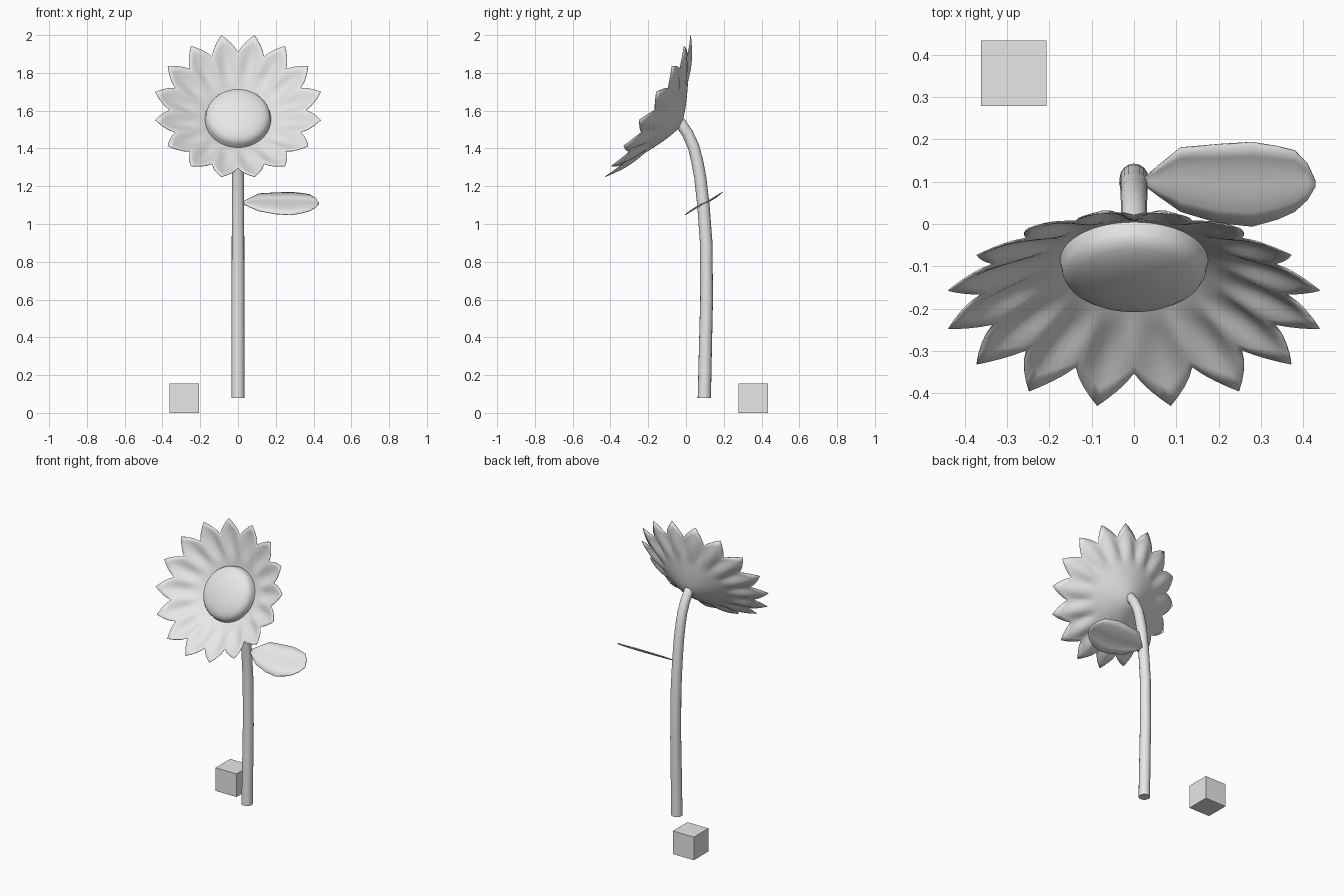
import bpy, bmesh, math
from mathutils import Vector

if "Cube" in bpy.data.objects:
    bpy.data.objects.remove(bpy.data.objects["Cube"])

grey = bpy.data.materials.new("light grey")
grey.diffuse_color = (0.8, 0.8, 0.8, 1)
grey.use_nodes = True
grey.node_tree.nodes["Principled BSDF"].inputs["Base Color"].default_value = grey.diffuse_color


def finish(name, bm, smooth=True, thickness=0):
    bm.normal_update()
    me = bpy.data.meshes.new(name)
    bm.to_mesh(me)
    bm.free()
    me.materials.append(grey)
    ob = bpy.data.objects.new(name, me)
    bpy.context.collection.objects.link(ob)
    if smooth:
        me.shade_smooth()
    if thickness:
        mod = ob.modifiers.new("thickness", 'SOLIDIFY')
        mod.thickness = thickness
        mod.offset = 0
    return ob


def skin(bm, rings):
    """Join successive closed rings of points with quads."""
    loops = [[bm.verts.new(p) for p in ring] for ring in rings]
    n = len(loops[0])
    for a, b in zip(loops, loops[1:]):
        for i in range(n):
            j = (i + 1) % n
            bm.faces.new((a[i], b[i], b[j], a[j]))
    return loops


# Flower head frame: rim centre, facing direction and in-plane up
C = Vector((0, -0.2025, 1.625))
TILT = math.radians(31.2)
N = Vector((0, -math.cos(TILT), math.sin(TILT)))
U = Vector((0, math.sin(TILT), math.cos(TILT)))
X = Vector((1, 0, 0))
PETALS, SEG = 16, 8
COUNT = PETALS * SEG


def head_point(a, r, depth):
    return C + X * (r * math.sin(a)) + U * (r * math.cos(a)) - N * depth


def head_object(name, ring_funcs, centre_depth, thickness=0):
    bm = bmesh.new()
    rings = []
    for f in ring_funcs:
        ring = []
        for i in range(COUNT):
            k = i % SEG
            p = 1 - abs(k - SEG / 2) / (SEG / 2)   # 0 in valley, 1 at petal tip
            ring.append(head_point(-2 * math.pi * i / COUNT, *f(p)))
        rings.append(ring)
    loops = skin(bm, rings)
    mid = bm.verts.new(head_point(0, 0, centre_depth))
    for i in range(COUNT):
        bm.faces.new((mid, loops[0][i], loops[0][(i + 1) % COUNT]))
    return finish(name, bm, True, thickness)


# Bowl of petals: plain rings, then rippled rings blending to the toothed edge
def plain(r, d):
    return lambda p: (r, d)


def rippled(t):
    def f(p):
        edge = 0.36 + 0.087 * p ** 0.85
        edge_d = 0.043 * (1 - p)
        r = 0.22 + (edge - 0.22) * t
        d = 0.115 + (edge_d - 0.115) * t
        cup = 0.022 * math.sin(math.pi * t) * (0.5 - 0.5 * math.cos(math.pi * p))
        return r, d + cup - 0.006 * math.sin(math.pi * t)
    return f


bowl = [plain(0.03, 0.197), plain(0.07, 0.184), plain(0.11, 0.168),
        plain(0.15, 0.15), plain(0.19, 0.13)]
bowl += [rippled(t / 6) for t in range(7)]
head_object("petals", bowl, 0.2, 0.003)

# Domed seed disc
dome = [(0.04, 0.056), (0.08, 0.061), (0.115, 0.069), (0.143, 0.08),
        (0.16, 0.092), (0.169, 0.108), (0.175, 0.138)]
head_object("seed_disc", [plain(*q) for q in dome], 0.055)

# Stem swept along a bending path
path = [(0.097, 0.08), (0.103, 0.35), (0.109, 0.6), (0.107, 0.9), (0.092, 1.1),
        (0.075, 1.25), (0.058, 1.34), (0.04, 1.41), (0.008, 1.48), (-0.03, 1.535), (-0.05, 1.55)]
bm = bmesh.new()
rings = []
for i, (y, z) in enumerate(path):
    a, b = path[max(i - 1, 0)], path[min(i + 1, len(path) - 1)]
    t = Vector((0, b[0] - a[0], b[1] - a[1])).normalized()
    if i == 0:
        t = Vector((0, 0, 1))
    side = X.cross(t)
    r = 0.035 - 0.006 * i / (len(path) - 1)
    rings.append([Vector((0, y, z)) + X * (r * math.cos(k * math.pi / 8))
                  - side * (r * math.sin(k * math.pi / 8)) for k in range(16)])
loops = skin(bm, rings)
bm.faces.new(loops[0])
bm.faces.new(loops[-1][::-1])
bmesh.ops.recalc_face_normals(bm, faces=bm.faces)
stem = finish("stem", bm)
bpy.context.view_layer.objects.active = stem
stem.select_set(True)
bpy.ops.object.shade_smooth_by_angle(angle=math.radians(40))

# Leaf: strips across its length, tilted upward to the back
outline = [(0.02, 0.095, 0.105), (0.06, 0.065, 0.14), (0.11, 0.03, 0.18), (0.2, 0.003, 0.188),
           (0.28, -0.005, 0.193), (0.34, 0.012, 0.183), (0.38, 0.03, 0.173),
           (0.41, 0.058, 0.142), (0.429, 0.09, 0.1)]
bm = bmesh.new()
rows = []
for x, y0, y1 in outline:
    row = []
    for k in range(7):
        s = k / 6
        y = y0 + (y1 - y0) * s
        wave = 0.008 * math.sin(2 * math.pi * s) * (y1 - y0) / 0.2
        row.append(bm.verts.new((x, y, 1.11 + 0.61 * (y - 0.097) + wave)))
    rows.append(row)
for a, b in zip(rows, rows[1:]):
    for k in range(6):
        bm.faces.new((a[k], b[k], b[k + 1], a[k + 1]))
finish("leaf", bm, True, 0.004)

# Small cube beside the plant
bm = bmesh.new()
bmesh.ops.create_cube(bm, size=0.155)
bmesh.ops.translate(bm, verts=bm.verts, vec=(-0.284, 0.356, 0.0775))
finish("cube", bm, False)
